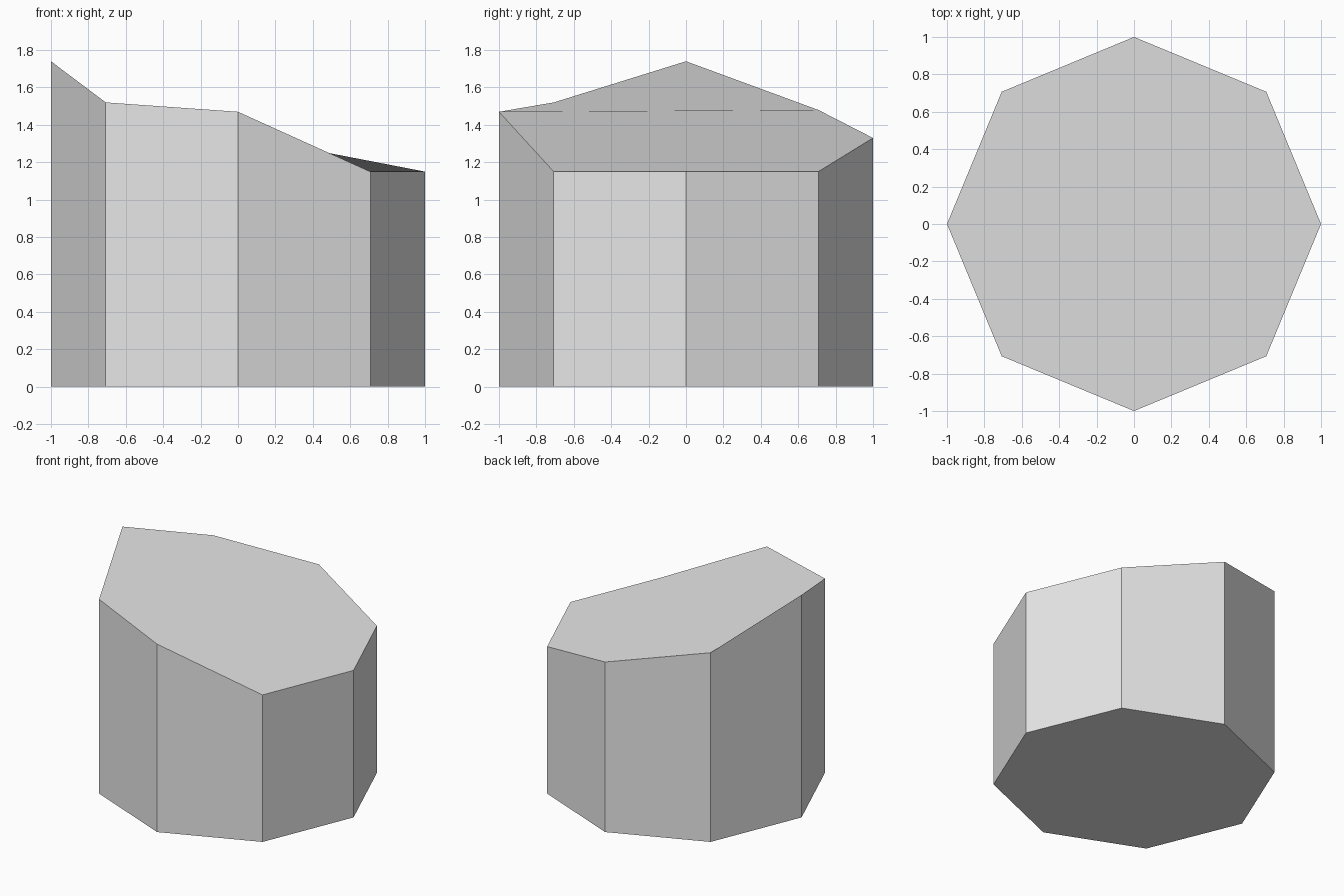
import bpy
import bmesh
from math import cos, sin, pi
from mathutils import Vector

cube = bpy.data.objects.get("Cube")
if cube:
    bpy.data.objects.remove(cube, do_unlink=True)

# Plain light grey
grey = bpy.data.materials.new("light_grey")
grey.use_nodes = True
colour = (0.8, 0.8, 0.8, 1.0)
grey.diffuse_color = colour
grey.node_tree.nodes["Principled BSDF"].inputs["Base Color"].default_value = colour

# Corner heights of the slanted top, anticlockwise from the back right corner
heights = [1.48, 1.74, 1.52, 1.47, 1.15, 1.15, 1.15, 1.33]
sides = len(heights)
angles = [pi * 0.75 + 2 * pi * i / sides for i in range(sides)]

bm = bmesh.new()
base = [bm.verts.new((cos(a), sin(a), 0)) for a in angles]
rim = [bm.verts.new((cos(a), sin(a), z)) for a, z in zip(angles, heights)]

# Flat bottom and upright walls
bm.faces.new(base[::-1])
for i in range(sides):
    j = (i + 1) % sides
    bm.faces.new((base[i], base[j], rim[j], rim[i]))

# Slanted top, fanned from its first corner
for i in range(1, sides - 1):
    bm.faces.new((rim[0], rim[i], rim[i + 1])).smooth = True

mesh = bpy.data.meshes.new("slanted_column")
bm.to_mesh(mesh)
bm.free()
mesh.materials.append(grey)

# One shared normal keeps the top evenly shaded; each wall keeps its own
top_normal = Vector()
for poly in mesh.polygons:
    if len(poly.vertices) == 3:
        top_normal += poly.normal * poly.area
top_normal.normalize()
normals = [None] * len(mesh.loops)
for poly in mesh.polygons:
    is_top = len(poly.vertices) == 3
    for corner in poly.loop_indices:
        normals[corner] = top_normal.copy() if is_top else poly.normal.copy()
for poly in mesh.polygons:
    poly.use_smooth = True
mesh.normals_split_custom_set(normals)

column = bpy.data.objects.new("slanted_column", mesh)
bpy.context.collection.objects.link(column)
